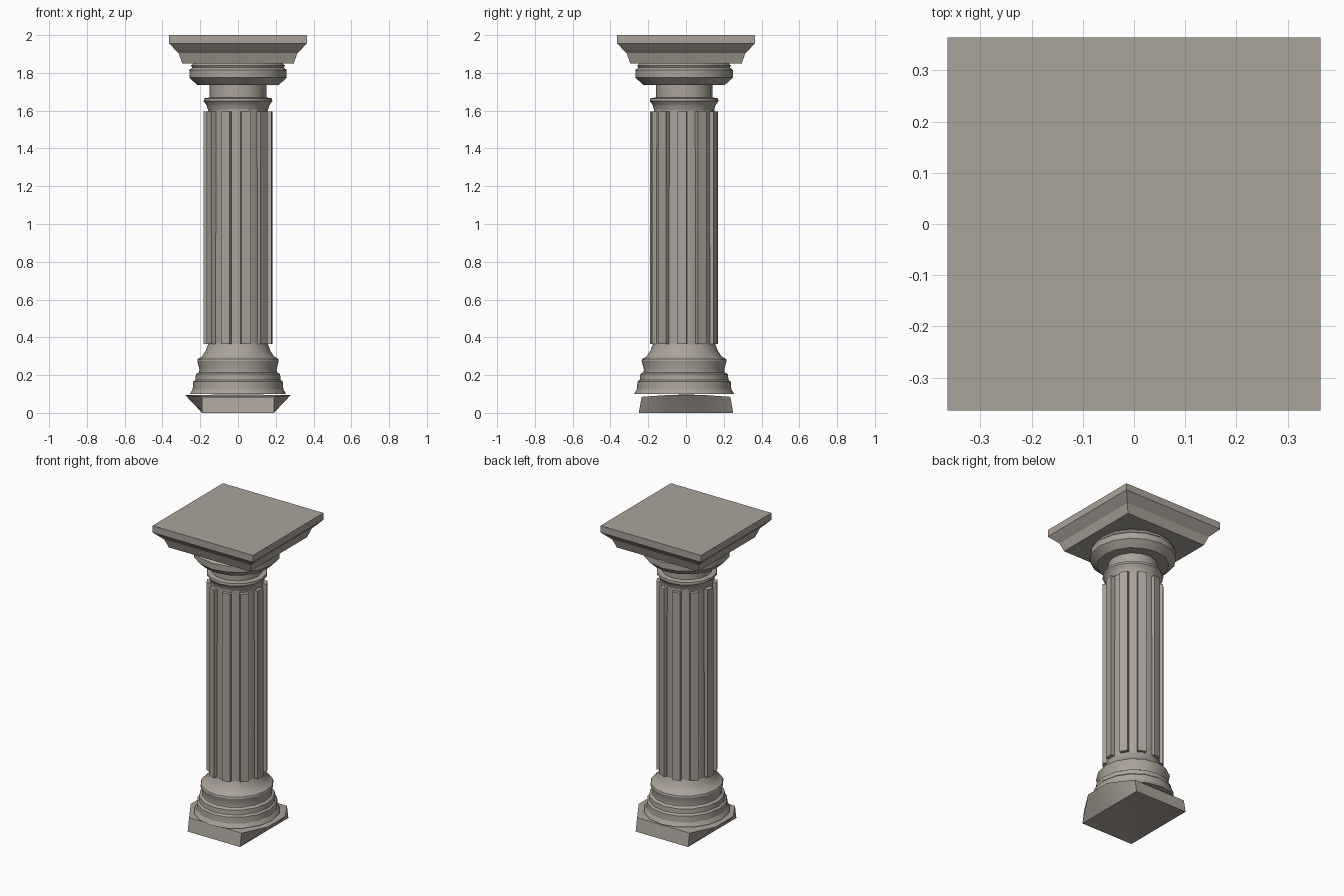
import bpy, bmesh
from math import sin, cos, pi, radians, tau

cube = bpy.data.objects.get("Cube")
if cube:
    bpy.data.objects.remove(cube, do_unlink=True)

stone = bpy.data.materials.new("warm_grey_stone")
stone.use_nodes = True
STONE = (0.40, 0.366, 0.323, 1)
stone.diffuse_color = STONE
stone.node_tree.nodes["Principled BSDF"].inputs["Base Color"].default_value = STONE

CENTRE_Y = -0.01   # the round parts sit slightly forward


def finish(name, bm, smooth=None):
    bmesh.ops.recalc_face_normals(bm, faces=bm.faces)
    mesh = bpy.data.meshes.new(name)
    bm.to_mesh(mesh)
    bm.free()
    mesh.materials.append(stone)
    ob = bpy.data.objects.new(name, mesh)
    bpy.context.collection.objects.link(ob)
    if smooth:
        bpy.ops.object.select_all(action='DESELECT')
        ob.select_set(True)
        bpy.context.view_layer.objects.active = ob
        bpy.ops.object.shade_smooth_by_angle(angle=radians(smooth))
    return ob


def loft(bm, rings):
    """Skin a stack of equal-sized point rings and cap both ends."""
    loops = [[bm.verts.new(p) for p in ring] for ring in rings]
    for a, b in zip(loops, loops[1:]):
        for i in range(len(a)):
            j = (i + 1) % len(a)
            bm.faces.new((a[i], a[j], b[j], b[i]))
    bm.faces.new(loops[0][::-1])
    bm.faces.new(loops[-1])


def turned(name, profile, sides=16, squash=1.0, smooth=25):
    """Lathe a radius/height profile; squash narrows it across x."""
    bm = bmesh.new()
    loft(bm, [[(r * squash * cos(tau * i / sides), CENTRE_Y + r * sin(tau * i / sides), z)
               for i in range(sides)] for r, z in profile])
    return finish(name, bm, smooth)


# Plinth: rectangular foot blending into a wide, blunt upper outline
bm = bmesh.new()
outline = [(0.28, 0.09), (0.19, 0.235), (-0.19, 0.235), (-0.28, 0.09)]
outline += [(-x, -y) for x, y in outline]
foot = [(0.19, y * 0.25 / 0.235) if abs(x) > 0.2 else (x, y) for x, y in outline]
foot = [((0.19 if x > 0 else -0.19), (0.25 if abs(y) > 0.2 else 0.1) * (1 if y > 0 else -1))
        for x, y in outline]
top = [(x, y, 0.095 if abs(x) > 0.2 else 0.085) for x, y in outline]
loft(bm, [[(x, y, 0) for x, y in foot], top])
# Hollow the underside
under = min(bm.faces, key=lambda f: f.calc_center_median().z)
hub = bmesh.ops.poke(bm, faces=[under])["verts"][0]
hub.co.z = 0.03
# Slight crown on the upper face
crown = max(bm.faces, key=lambda f: f.calc_center_median().z if len(f.verts) > 4 else -1)
bmesh.ops.poke(bm, faces=[crown])[
    "verts"][0].co.z = 0.097
finish("plinth", bm, 40)

# Moulded base
turned("base_moulding", [(0.265, 0.1), (0.25, 0.125), (0.247, 0.165), (0.235, 0.175),
                         (0.232, 0.205), (0.215, 0.215), (0.213, 0.23), (0.225, 0.275),
                         (0.222, 0.285), (0.198, 0.3), (0.178, 0.33), (0.165, 0.365)],
       squash=0.96)

# Shaft core and raised flutes
turned("shaft_core", [(0.163, 0.36), (0.16, 1.61)], sides=20, squash=0.97)
bm = bmesh.new()
STRIPS, HALF = 10, 0.026
for k in range(STRIPS):
    a = -pi / 2 + radians(14) + tau * k / STRIPS
    c, s = cos(a), sin(a)
    rings = []
    for z in (0.365, 1.595):
        rings.append([(r * c - t * s, CENTRE_Y + r * s + t * c, z)
                      for r, t in ((0.145, -HALF), (0.179, -HALF), (0.181, HALF), (0.145, HALF))])
    loft(bm, rings)
finish("shaft_strips", bm)

# Collar, neck and cushion of the capital
turned("collar", [(0.158, 1.6), (0.165, 1.625), (0.17, 1.635), (0.182, 1.65),
                  (0.18, 1.665), (0.15, 1.67)])
turned("neck", [(0.15, 1.66), (0.15, 1.745)])
turned("cushion", [(0.215, 1.735), (0.258, 1.775), (0.258, 1.815), (0.243, 1.828),
                   (0.248, 1.838), (0.235, 1.853)])

# Square slab with a cove under it
bm = bmesh.new()
loft(bm, [[(h * i, h * j, z) for i, j in ((1, 1), (-1, 1), (-1, -1), (1, -1))]
          for h, z in ((0.295, 1.85), (0.315, 1.905), (0.335, 1.925),
                       (0.364, 1.955), (0.364, 2.0))])
finish("abacus", bm)
